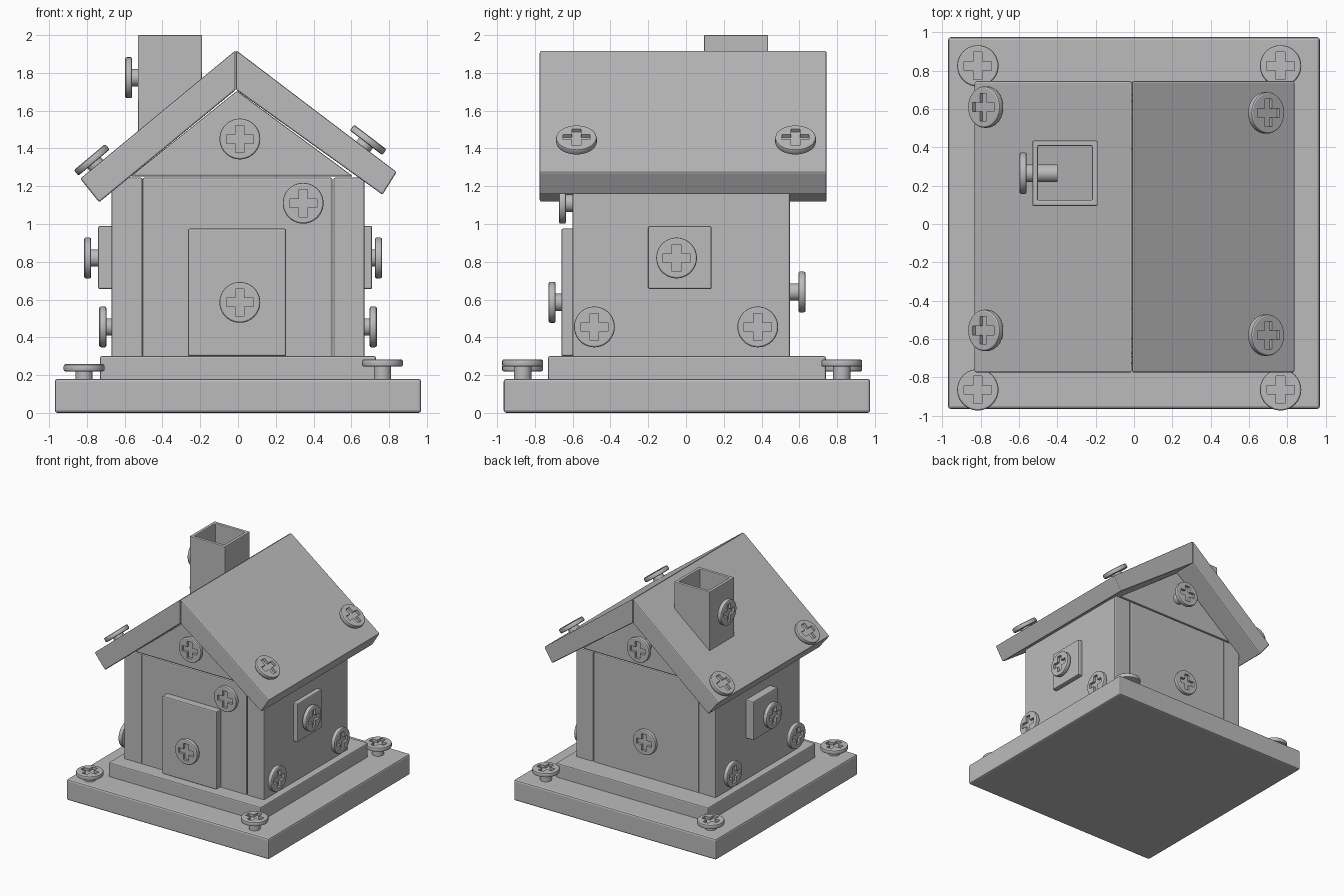
import bpy
import bmesh
from math import pi
from mathutils import Vector, Matrix

if "Cube" in bpy.data.objects:
    bpy.data.objects.remove(bpy.data.objects["Cube"], do_unlink=True)

grey = bpy.data.materials.new("plain grey")
grey.use_nodes = True
grey.diffuse_color = (0.5, 0.5, 0.5, 1)
grey.node_tree.nodes["Principled BSDF"].inputs["Base Color"].default_value = (0.5, 0.5, 0.5, 1)


def add_object(name, bm, bevel=0.0):
    bmesh.ops.recalc_face_normals(bm, faces=bm.faces)
    mesh = bpy.data.meshes.new(name)
    bm.to_mesh(mesh)
    bm.free()
    mesh.materials.append(grey)
    obj = bpy.data.objects.new(name, mesh)
    bpy.context.collection.objects.link(obj)
    if bevel:
        mod = obj.modifiers.new("soft edges", "BEVEL")
        mod.width = bevel
        mod.segments = 2
    return obj


def prism(name, outline, y0, y1, bevel=0.009):
    """Extrude an x-z outline along y."""
    bm = bmesh.new()
    face = bm.faces.new([bm.verts.new((x, y0, z)) for x, z in outline])
    ext = bmesh.ops.extrude_face_region(bm, geom=[face])
    moved = [v for v in ext["geom"] if isinstance(v, bmesh.types.BMVert)]
    bmesh.ops.translate(bm, verts=moved, vec=(0, y1 - y0, 0))
    return add_object(name, bm, bevel)


def box(name, x0, x1, y0, y1, z0, z1, bevel=0.009):
    return prism(name, [(x0, z0), (x1, z0), (x1, z1), (x0, z1)], y0, y1, bevel)


# Stepped base
box("base_board", -0.97, 0.97, -0.965, 0.975, 0, 0.18, 0.014)
box("plinth", -0.73, 0.73, -0.73, 0.74, 0.17, 0.3)

# Walls, door and windows
for side, s in (("left", 1), ("right", -1)):
    xs = sorted((s * 0.505, s * 0.67))
    box(side + "_wall", *xs, -0.6, 0.55, 0.29, 1.245)
    xs = sorted((s * 0.66, s * (0.71 if s > 0 else 0.74)))
    box(side + "_window", *xs, -0.2, 0.135, 0.655, 0.99)
box("front_wall", -0.505, 0.5, -0.6, -0.44, 0.29, 1.245)
box("back_wall", -0.505, 0.5, 0.39, 0.55, 0.29, 1.245)
box("door", -0.265, 0.255, -0.66, -0.59, 0.3, 0.975)

# Gables
for side, y in (("front", -0.6), ("back", 0.39)):
    prism(side + "_gable", [(-0.57, 1.252), (0.61, 1.252), (-0.005, 1.705)], y, y + 0.16)

# Roof slabs
prism("left_roof", [(-0.01, 1.92), (-0.01, 1.71), (0.765, 1.155), (0.84, 1.275)], -0.775, 0.745)
prism("right_roof", [(-0.012, 1.92), (-0.835, 1.24), (-0.735, 1.115), (-0.012, 1.71)], -0.775, 0.745)

# Hollow chimney, its foot sheared to lie inside the roof
bm = bmesh.new()
bmesh.ops.create_cube(bm, size=1)
for v in bm.verts:
    v.co = (-0.36 + v.co.x * 0.34, 0.265 + v.co.y * 0.34, 2.0 if v.co.z > 0 else 0)
    if v.co.z == 0:
        v.co.z = 1.8 + 0.82 * v.co.x
bm.normal_update()
top = max(bm.faces, key=lambda f: f.calc_center_median().z)
bmesh.ops.inset_region(bm, faces=[top], thickness=0.04)
hole = bmesh.ops.extrude_face_region(bm, geom=[top])
for v in hole["geom"]:
    if isinstance(v, bmesh.types.BMVert):
        v.co.z = 1.84 + 0.82 * v.co.x
if top.is_valid:
    bmesh.ops.delete(bm, geom=[top], context="FACES")
add_object("chimney", bm, 0.006)


# Screw: round head with a cross slot, on a stem
def lathe(name, profile, steps=40):
    bm = bmesh.new()
    verts = [bm.verts.new((r, 0, z)) for r, z in profile]
    edges = [bm.edges.new(pair) for pair in zip(verts, verts[1:])]
    bmesh.ops.spin(bm, geom=verts + edges, axis=(0, 0, 1), cent=(0, 0, 0), angle=2 * pi, steps=steps)
    bmesh.ops.remove_doubles(bm, verts=bm.verts, dist=0.0001)
    return add_object(name, bm)


master = lathe("screw_pattern", [
    (0, -0.16), (0.046, -0.16), (0.046, 0), (0.1, 0), (0.106, 0.003), (0.108, 0.008),
    (0.108, 0.028), (0.106, 0.034), (0.1, 0.038), (0, 0.038)])
cross = []
for a in range(4):
    for x, y in ((0.072, -0.023), (0.072, 0.023), (0.023, 0.023)):
        cross.append((Matrix.Rotation(a * pi / 2, 2) @ Vector((x, y))).to_tuple())
bm = bmesh.new()
face = bm.faces.new([bm.verts.new((x, y, 0.016)) for x, y in cross])
ext = bmesh.ops.extrude_face_region(bm, geom=[face])
for v in ext["geom"]:
    if isinstance(v, bmesh.types.BMVert):
        v.co.z = 0.1
cutter = add_object("slot_cutter", bm)
cut = master.modifiers.new("slot", "BOOLEAN")
cut.operation = "DIFFERENCE"
cut.object = cutter
cut.solver = "EXACT"
bpy.context.view_layer.update()
screw_mesh = bpy.data.meshes.new_from_object(
    master.evaluated_get(bpy.context.evaluated_depsgraph_get()))
bpy.data.objects.remove(master, do_unlink=True)
bpy.data.objects.remove(cutter, do_unlink=True)


def screw(name, under_head, normal):
    """Place a screw with the underside of its head at a point."""
    obj = bpy.data.objects.new(name, screw_mesh)
    bpy.context.collection.objects.link(obj)
    obj.rotation_euler = Vector(normal).to_track_quat("Z", "Y").to_euler()
    obj.location = under_head


first = None
for side, s, base_x, base_z, roof in (
        ("left", 1, 0.765, 0.245, ((0.678, 1.43), (0.6, 0.79), (0.58, -0.58))),
        ("right", -1, -0.815, 0.22, ((-0.762, 1.325), (-0.64, 0.77), (0.61, -0.555)))):
    for end, base_y, wall_y, roof_y in (("back", 0.825, 0.38, roof[2][0]),
                                        ("front", -0.865, -0.485, roof[2][1])):
        tag = f"{side}_{end}_"
        screw(tag + "base_screw", (base_x, base_y, base_z), (0, 0, 1))
        screw(tag + "wall_screw", (s * 0.697, wall_y, 0.455), (s, 0, 0))
        (x, z), (nx, nz) = roof[0], roof[1]
        screw(tag + "roof_screw", (x, roof_y, z), (nx, 0, nz))
    screw(side + "_window_screw", (s * (0.725 if s > 0 else 0.777), -0.05, 0.82), (s, 0, 0))
screw("front_gable_screw", (0.01, -0.64, 1.45), (0, -1, 0))
screw("front_wall_screw", (0.345, -0.635, 1.11), (0, -1, 0))
screw("door_screw", (0.01, -0.69, 0.585), (0, -1, 0))
screw("back_gable_screw", (-0.01, 0.64, 1.45), (0, 1, 0))
screw("back_wall_screw", (-0.04, 0.595, 0.64), (0, 1, 0))
screw("chimney_screw", (-0.56, 0.265, 1.775), (-1, 0, 0))

# Smooth the round screws, keeping their edges sharp
bpy.ops.object.select_all(action="DESELECT")
sample = bpy.data.objects["door_screw"]
sample.select_set(True)
bpy.context.view_layer.objects.active = sample
bpy.ops.object.shade_smooth_by_angle()
